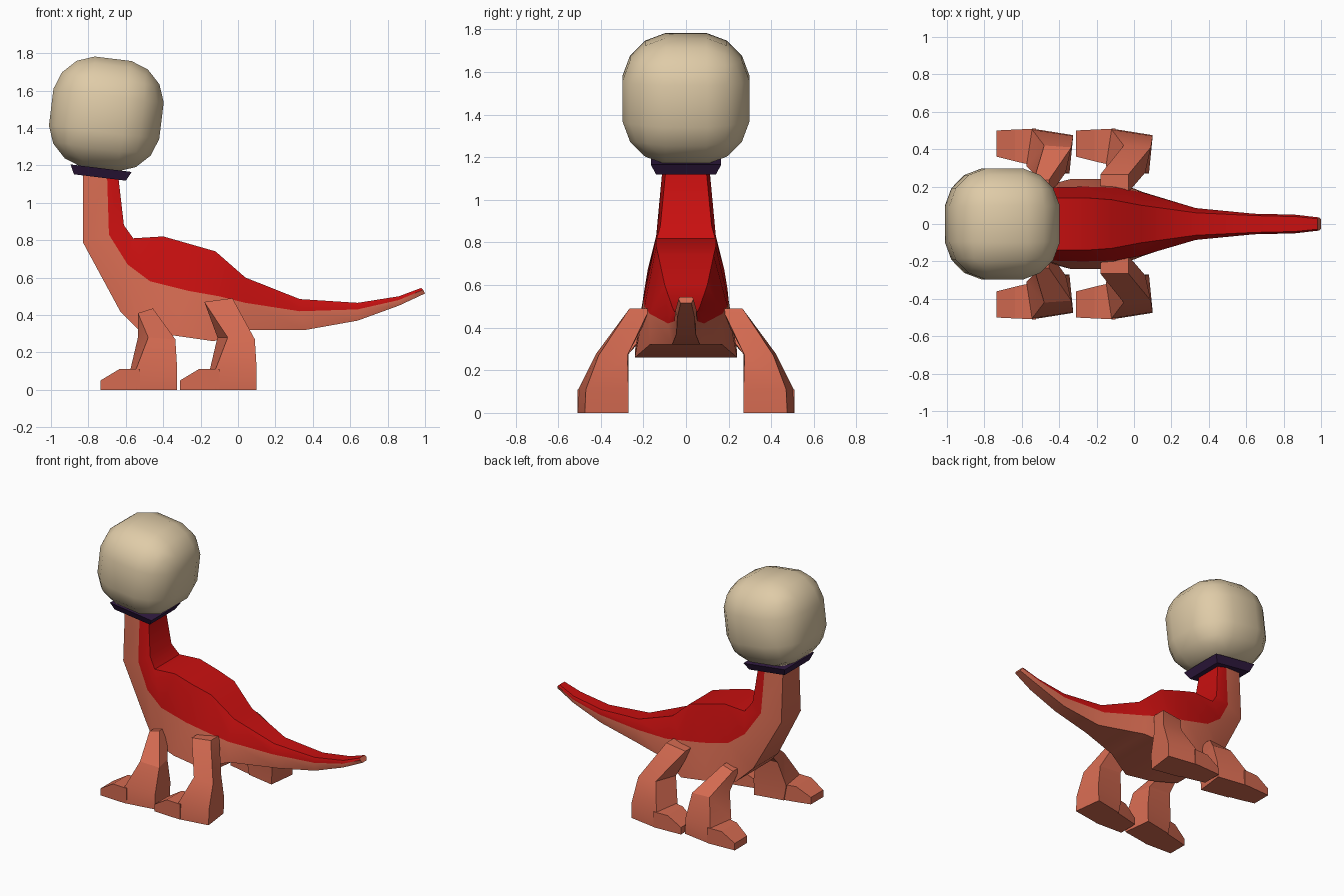
import bpy, bmesh, math
from mathutils import Matrix, Vector

if "Cube" in bpy.data.objects:
    bpy.data.objects.remove(bpy.data.objects["Cube"])


def material(name, rgb):
    m = bpy.data.materials.new(name)
    m.diffuse_color = (*rgb, 1)
    m.use_nodes = True
    m.node_tree.nodes["Principled BSDF"].inputs["Base Color"].default_value = m.diffuse_color
    return m


ORANGE = material("orange_skin", (0.66, 0.145, 0.082))
RED = material("red_back", (0.58, 0.005, 0.005))
CREAM = material("cream_head", (0.74, 0.60, 0.39))
PURPLE = material("dark_purple", (0.032, 0.011, 0.055))


def finish(bm, name, mats, angle):
    bmesh.ops.recalc_face_normals(bm, faces=bm.faces)
    for f in bm.faces:
        f.smooth = True
    me = bpy.data.meshes.new(name)
    bm.to_mesh(me)
    bm.free()
    for m in mats:
        me.materials.append(m)
    me.set_sharp_from_angle(angle=math.radians(angle))
    ob = bpy.data.objects.new(name, me)
    bpy.context.collection.objects.link(ob)
    return ob


def loft(bm, rings, side_mats=None):
    """Skin a list of equal-length rings and cap both ends."""
    vs = [[bm.verts.new(p) for p in r] for r in rings]
    n = len(rings[0])
    for a, b in zip(vs, vs[1:]):
        for i in range(n):
            j = (i + 1) % n
            f = bm.faces.new((a[i], a[j], b[j], b[i]))
            if side_mats:
                f.material_index = side_mats[i]
    bm.faces.new(vs[0])
    bm.faces.new(vs[-1])


# Body: belly (x, z), colour line (x, z), back (x, z), then their half widths
stations = [
    ((-.83, 1.17), (-.70, 1.15), (-.64, 1.14), .09, .11, .095),
    ((-.83, .79), (-.69, .83), (-.61, .88), .11, .14, .12),
    ((-.63, .42), (-.59, .67), (-.56, .81), .14, .18, .14),
    ((-.53, .32), (-.47, .58), (-.40, .82), .19, .195, .14),
    ((-.34, .29), (-.27, .53), (-.26, .78), .24, .20, .14),
    ((-.13, .26), (-.10, .50), (-.12, .74), .24, .195, .13),
    ((.05, .32), (.04, .465), (.04, .60), .17, .17, .10),
    ((.36, .32), (.33, .42), (.33, .485), .065, .085, .06),
    ((.64, .37), (.64, .43), (.64, .465), .045, .055, .045),
    ((.86, .45), (.86, .48), (.86, .50), .04, .05, .04),
    ((1.0, .515), (.99, .535), (.98, .545), .025, .035, .028),
]
rings = []
for b, m, t, wb, wm, wt in stations:
    half = [(b, wb), (m, wm), (t, wt)]
    rings.append([(p[0], w, p[1]) for p, w in half]
                 + [(p[0], -w, p[1]) for p, w in reversed(half)])
bm = bmesh.new()
loft(bm, rings, [0, 1, 1, 1, 0, 0])
finish(bm, "body", [ORANGE, RED], 35)


# Legs: a foot lofted forward and a shin lofted up to the hip
def leg(name, dx, side, hip):
    foot = []
    for x, y0, y1, h in [(-.31, .36, .50, .05), (-.21, .335, .505, .11),
                         (-.10, .31, .51, .11)]:
        foot.append([(x, y0, 0), (x, y1, 0), (x, y1, h), (x, y0, h)])
    shin = [
        [(-.12, .51, 0), (.10, .475, 0), (.075, .27, 0), (-.13, .31, 0)],
        [(-.12, .505, .11), (.10, .47, .11), (.08, .27, .11), (-.15, .31, .11)],
        [(-.055, .42, .28), (.09, .41, .27), (.06, .275, .27), (-.11, .27, .28)],
        hip,
    ]
    bm = bmesh.new()
    for part in (foot, shin):
        loft(bm, [[(x + dx, y * side, z) for x, y, z in r] for r in part])
    finish(bm, name, [ORANGE], 20)


hind_hip = [(-.18, .265, .47), (-.03, .265, .49), (-.03, .17, .49), (-.18, .17, .47)]
front_hip = [(-.11, .235, .41), (-.03, .235, .435), (-.03, .15, .435), (-.11, .15, .41)]
for side, label in ((1, "left"), (-1, "right")):
    leg("hind_leg_" + label, 0, side, hind_hip)
    leg("front_leg_" + label, -.425, side, front_hip)

tilt = Matrix.Rotation(math.radians(7), 4, 'Y')

# Collar: square plate flaring upward
bm = bmesh.new()
loft(bm, [[(sx * w, sy * w, z) for sx, sy in ((-1, -1), (1, -1), (1, 1), (-1, 1))]
          for w, z in ((.14, -.025), (.165, .025))])
bm.transform(Matrix.Translation((-.735, 0, 1.16)) @ tilt)
finish(bm, "collar", [PURPLE], 20)

# Head: heavily rounded cube pulled toward a ball
bm = bmesh.new()
bmesh.ops.create_cube(bm, size=.6)
bmesh.ops.bevel(bm, geom=bm.edges[:], offset=.2, segments=3, profile=.5,
                affect='EDGES')
for v in bm.verts:
    v.co = v.co.normalized() * (v.co.length * .5 + .325 * .5)
bm.transform(Matrix.Translation((-.704, 0, 1.475)) @ tilt)
finish(bm, "head", [CREAM], 40)
